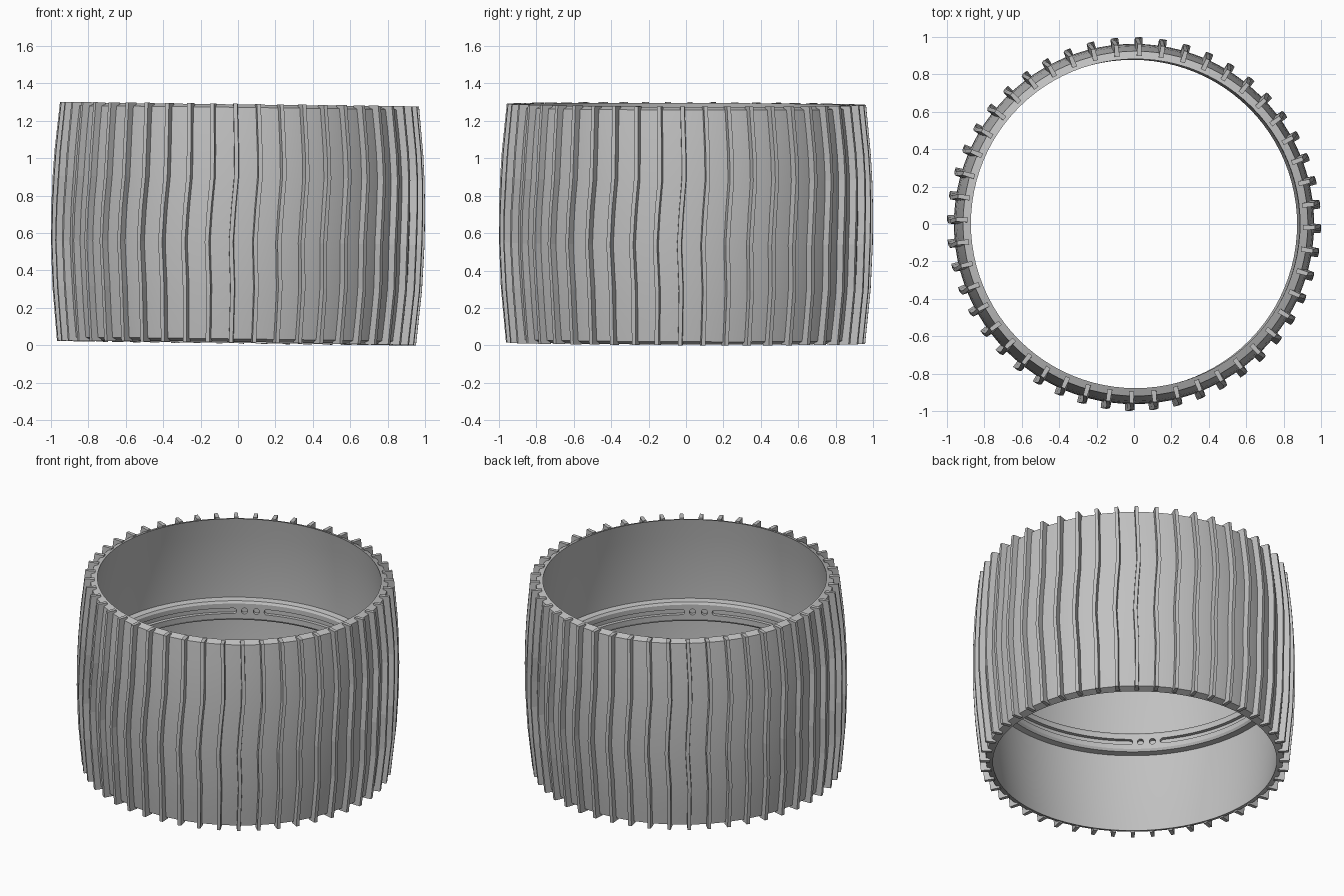
import bpy, bmesh
from math import cos, sin, radians, sqrt, pi
from mathutils import Matrix, Vector

if "Cube" in bpy.data.objects:
    bpy.data.objects.remove(bpy.data.objects["Cube"], do_unlink=True)

HALF = 0.638      # half height of the band
RIBS = 48
# The whole band leans very slightly
LEAN = (Matrix.Translation((0, 0, 0.65)) @ Matrix.Rotation(radians(0.72), 4, 'Y')
        @ Matrix.Rotation(radians(-0.2), 4, 'X'))

grey = bpy.data.materials.new("light_grey")
grey.use_nodes = True
COLOUR = (0.53, 0.53, 0.53, 1)
grey.diffuse_color = COLOUR
grey.node_tree.nodes["Principled BSDF"].inputs["Base Color"].default_value = COLOUR


def polar(r, a, z):
    return Vector((r * cos(a), r * sin(a), z))


def bulge(z, end, middle):
    """Radius that swells from the rims to mid height."""
    return middle - (middle - end) * (abs(z) / HALF) ** 2


def loft(bm, sections, closed=False):
    """Skin a row of equal-sized cross-sections, capping open ends."""
    rows = [[bm.verts.new(p) for p in s] for s in sections]
    n = len(rows[0])
    pairs = list(zip(rows, rows[1:])) + ([(rows[-1], rows[0])] if closed else [])
    for a, b in pairs:
        for i in range(n):
            j = (i + 1) % n
            bm.faces.new((a[i], a[j], b[j], b[i]))
    if not closed:
        bm.faces.new(rows[0])
        bm.faces.new(rows[-1])


def finish(bm, name):
    bmesh.ops.recalc_face_normals(bm, faces=bm.faces)
    bm.transform(LEAN)
    mesh = bpy.data.meshes.new(name)
    bm.to_mesh(mesh)
    bm.free()
    mesh.materials.append(grey)
    obj = bpy.data.objects.new(name, mesh)
    bpy.context.collection.objects.link(obj)
    return obj


def smooth(obj):
    bpy.ops.object.select_all(action='DESELECT')
    obj.select_set(True)
    bpy.context.view_layer.objects.active = obj
    bpy.ops.object.shade_smooth_by_angle(angle=radians(25))


def lathe(name, profile, steps=96):
    bm = bmesh.new()
    loft(bm, [[polar(r, 2 * pi * k / steps, z) for r, z in profile]
              for k in range(steps)], closed=True)
    return finish(bm, name)


# Barrel-shaped shell with sloping rims
levels = [HALF * (i / 5 - 1) for i in range(11)]
outer = [(bulge(z, 0.922, 0.963), z * 0.97) for z in levels]
inner = [(bulge(z, 0.88, 0.935), z * 0.995) for z in reversed(levels)]
smooth(lathe("band_shell", outer + inner))

# Upright ribs with a slight S-bend
BEND = [(0, -0.03), (0.23, -0.025), (0.42, -0.035), (0.56, -0.025),
        (0.69, -0.012), (0.8, -0.013), (1, -0.022)]
bm = bmesh.new()
for k in range(RIBS):
    base = 2 * pi * k / RIBS
    sections = []
    for t, shift in BEND:
        z = HALF * (2 * t - 1)
        r_in = bulge(z, 0.897, 0.945)
        r_out = bulge(z, 0.96, 1.0)
        a = base + shift / 0.97
        sections.append([polar(r_in, a - 0.015, z), polar(r_out, a - 0.011, z),
                         polar(r_out, a + 0.011, z), polar(r_in, a + 0.015, z)])
    loft(bm, sections)
finish(bm, "outer_ribs")

# Raised ring around the inside at mid height
ring = lathe("inner_ring", [(0.886, -0.05), (0.886, 0.05), (0.896, 0.065),
                            (0.95, 0.075), (0.95, -0.075), (0.896, -0.065)])


def pocket(bm, start, end, half):
    """Round-ended pocket cutter along the ring, between two angles."""
    cap = half / 0.886
    turn = [1 - cos(radians(d)) for d in (12, 30, 50, 70, 90)]
    steps = max(1, int((end - start) / radians(4)))
    first, last = start + cap, end - cap
    angles = [start + cap * t for t in turn]
    angles += [first + (last - first) * i / steps for i in range(1, steps)]
    angles += [end - cap * t for t in reversed(turn)]
    if last - first < 0.001:
        angles.pop(len(turn))
    sections = []
    for a in angles:
        d = min(1, (a - start) / cap, (end - a) / cap)
        h = half * sqrt(max(0.02, 1 - (1 - d) ** 2))
        sections.append([polar(0.86, a, -h), polar(0.91, a, -h),
                         polar(0.91, a, h), polar(0.86, a, h)])
    loft(bm, sections)


# Long slots and pairs of round holes cut into the ring
bm = bmesh.new()
groups = [45, 120, 225, 300]
for g, following in zip(groups, groups[1:] + [groups[0] + 360]):
    pocket(bm, radians(g + 5.5), radians(following - 5.5), 0.018)
    for side in (-1, 1):
        mid = radians(g + side * 2.4)
        pocket(bm, mid - 0.02 / 0.886, mid + 0.02 / 0.886, 0.02)
cutter = finish(bm, "slot_cutter")
cutter.hide_render = True

cut = ring.modifiers.new("slots", 'BOOLEAN')
cut.operation = 'DIFFERENCE'
cut.solver = 'EXACT'
cut.object = cutter
bpy.context.view_layer.objects.active = ring
bpy.ops.object.modifier_apply(modifier=cut.name)
bpy.data.objects.remove(cutter, do_unlink=True)
smooth(ring)
